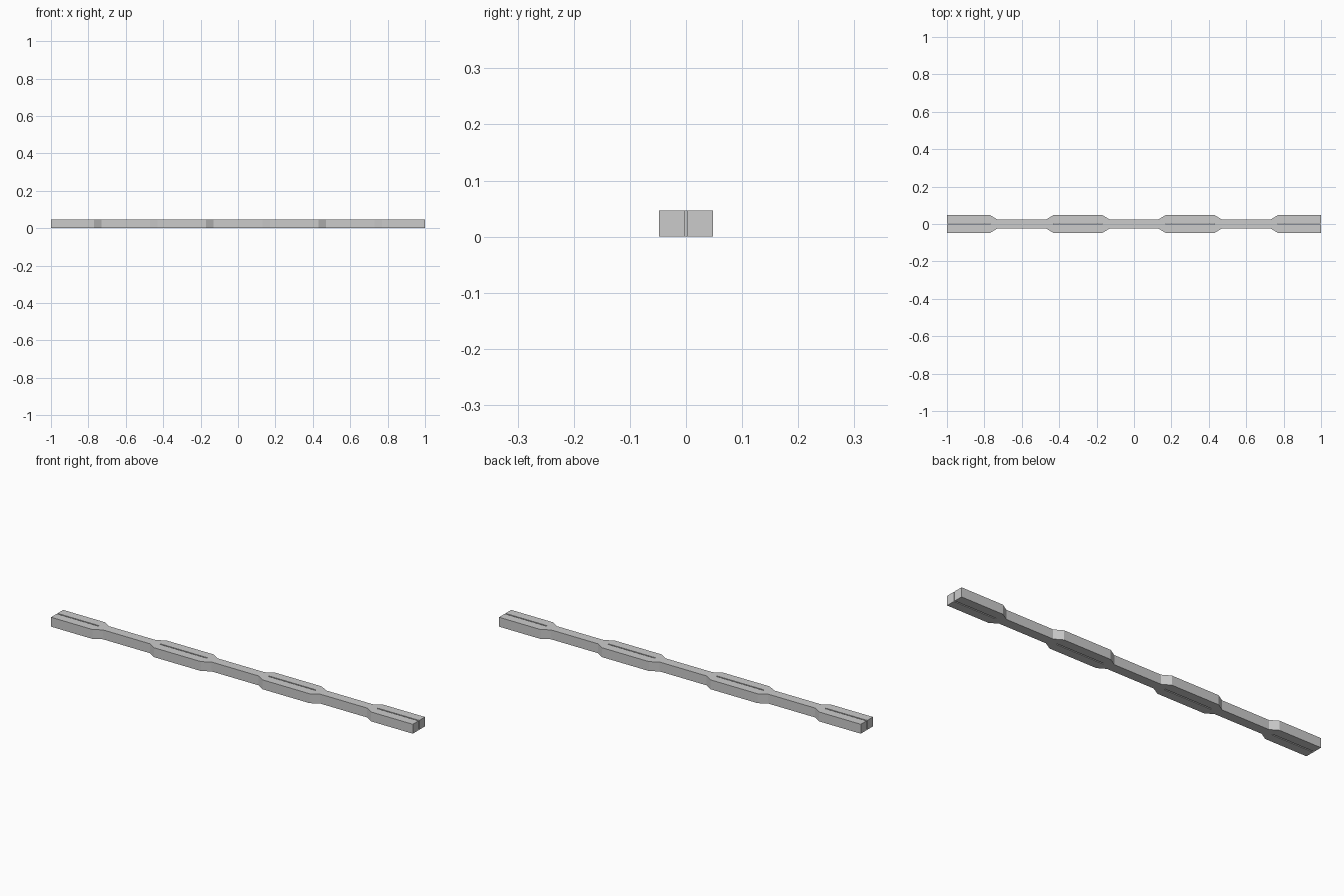
import bpy, bmesh

if "Cube" in bpy.data.objects:
    bpy.data.objects.remove(bpy.data.objects["Cube"])

H = 0.047                    # height
WIDE, NARROW = 0.048, 0.024  # outer half widths
GAP = 0.003                  # half width of the slit in wide sections

# outer edge: wide blocks with sloping shoulders to narrow necks
half = [(0.0, NARROW), (0.13, NARROW), (0.17, WIDE), (0.43, WIDE),
        (0.47, NARROW), (0.73, NARROW), (0.77, WIDE), (1.0, WIDE)]
outer = [(-x, y) for x, y in reversed(half[1:])] + half[1:]

# inner edge: halves touch along the necks and leave a slit in the blocks
slit = [(0.17, 0), (0.17, GAP), (0.43, GAP), (0.43, 0),
        (0.77, 0), (0.77, GAP), (1.0, GAP)]
inner = [(-x, y) for x, y in reversed(slit)] + slit


def rail(name, side):
    bm = bmesh.new()
    pts = outer + inner[::-1]
    face = bm.faces.new([bm.verts.new((x, y * side, 0)) for x, y in pts])
    ext = bmesh.ops.extrude_face_region(bm, geom=[face], use_keep_orig=True)
    top = [g for g in ext["geom"] if isinstance(g, bmesh.types.BMVert)]
    bmesh.ops.translate(bm, verts=top, vec=(0, 0, H))
    bmesh.ops.recalc_face_normals(bm, faces=bm.faces)
    mesh = bpy.data.meshes.new(name)
    bm.to_mesh(mesh)
    bm.free()
    bpy.context.collection.objects.link(bpy.data.objects.new(name, mesh))


# two mirrored rails side by side
rail("front_rail", -1)
rail("back_rail", 1)
